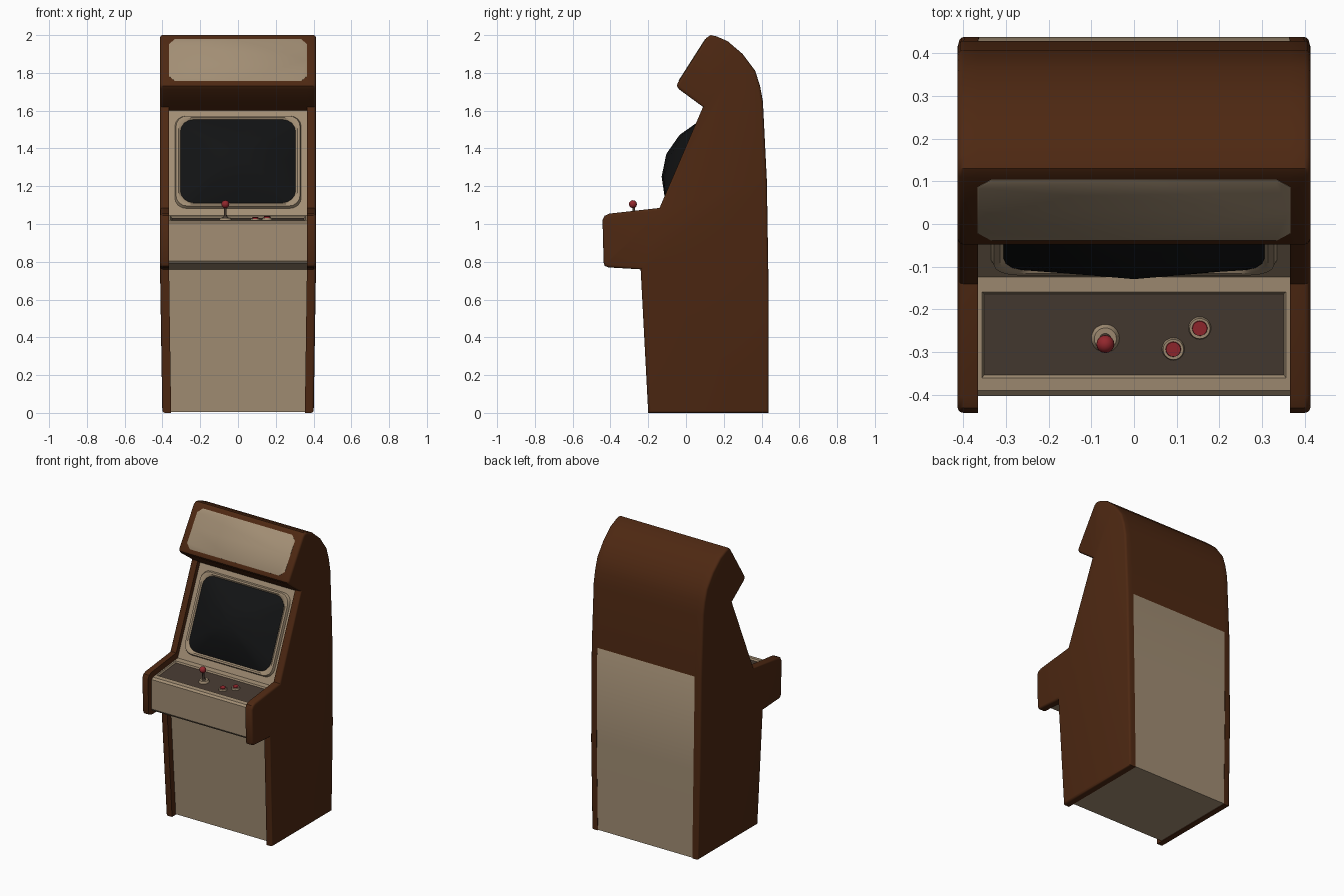
import bpy, bmesh, math
from mathutils import Vector

if "Cube" in bpy.data.objects:
    bpy.data.objects.remove(bpy.data.objects["Cube"])


def mat(name, rgb):
    m = bpy.data.materials.new(name)
    m.diffuse_color = (*rgb, 1)
    m.use_nodes = True
    m.node_tree.nodes["Principled BSDF"].inputs["Base Color"].default_value = m.diffuse_color
    return m


BROWN = mat("brown_wood", (0.075, 0.021, 0.006))
BEIGE = mat("beige_panel", (0.36, 0.27, 0.175))
DARK = mat("dark_control_plate", (0.062, 0.043, 0.031))
BLACK = mat("black_glass", (0.006, 0.0065, 0.007))
RED = mat("red_plastic", (0.29, 0.02, 0.026))


def finish(bm, name, mats, angle=35, recalc=True):
    if recalc:
        bmesh.ops.recalc_face_normals(bm, faces=bm.faces)
    me = bpy.data.meshes.new(name)
    bm.to_mesh(me)
    bm.free()
    ob = bpy.data.objects.new(name, me)
    bpy.context.collection.objects.link(ob)
    for m in mats:
        me.materials.append(m)
    bpy.ops.object.select_all(action='DESELECT')
    ob.select_set(True)
    bpy.context.view_layer.objects.active = ob
    bpy.ops.object.shade_smooth_by_angle(angle=math.radians(angle))
    return ob


def prism(profile, x0, x1):
    """Extrude a (y, z) profile from x0 to x1."""
    bm = bmesh.new()
    f = bm.faces.new([bm.verts.new((x0, y, z)) for y, z in profile])
    r = bmesh.ops.extrude_face_region(bm, geom=[f])
    for v in r["geom"]:
        if isinstance(v, bmesh.types.BMVert):
            v.co.x = x1
    bmesh.ops.recalc_face_normals(bm, faces=bm.faces)
    return bm


def taper(bm):
    """The cabinet narrows slightly towards the floor."""
    for v in bm.verts:
        v.co.x *= 0.97 + 0.03 * min(v.co.z / 0.77, 1)


# Profiles: the hood is shared by side panels and middle
hood = [(0.407, 1.65), (0.392, 1.73), (0.367, 1.81), (0.30, 1.90), (0.22, 1.968),
        (0.16, 1.994), (0.13, 2.0), (0.108, 1.985), (-0.045, 1.745), (-0.048, 1.73),
        (-0.038, 1.714), (0.09, 1.62)]
lower = [(-0.14, 1.085), (-0.405, 1.055), (-0.43, 1.044), (-0.442, 1.02),
         (-0.436, 0.795), (-0.43, 0.778), (-0.41, 0.77), (-0.24, 0.76)]
side = [(-0.20, 0), (0.438, 0), (0.438, 0.6), (0.428, 1.23)] + hood + lower

# Side panels, rounded on the outer edges
bm = prism(side, 0.365, 0.413)
rim = [e for e in bm.edges if all(v.co.x > 0.4 for v in e.verts)]
bmesh.ops.bevel(bm, geom=rim, offset=0.014, segments=3, profile=0.5, affect='EDGES')
taper(bm)
ob = finish(bm, "side_panel", [BROWN])
ob.modifiers.new("mirror", 'MIRROR')

# Hood between the sides
bm = prism([(0.428, 1.23)] + hood + [(0.14, 1.583), (0.2, 1.4)], -0.366, 0.366)
finish(bm, "hood", [BROWN])

# Beige body: lower front, control box, screen panel, back door
body = [(-0.16, 0.004), (0.437, 0.004), (0.437, 0.6), (0.428, 1.23), (0.2, 1.62),
        (0.132, 1.64), (-0.124, 1.045), (-0.39, 1.017), (-0.402, 1.005),
        (-0.402, 0.805), (-0.39, 0.79), (-0.20, 0.76)]
bm = prism(body, -0.366, 0.366)
taper(bm)
# Sunken control plate
deck = max((f for f in bm.faces if f.calc_center_median().y < -0.2), key=lambda f: f.normal.z)
bmesh.ops.inset_region(bm, faces=[deck], thickness=0.014)
for v in deck.verts:
    front = v.co.y < -0.25
    v.co.y += 0.02 if front else -0.025
    v.co.z += 0.0021 if front else -0.0026
bmesh.ops.inset_region(bm, faces=[deck], thickness=0.008, depth=-0.01)
deck.material_index = 1
finish(bm, "cabinet_body", [BEIGE, DARK])


def rounded(w, h, r, seg):
    """Counterclockwise rounded rectangle with points on both axes."""
    pts = []
    for k in range(4):
        sx, sy = [(1, 1), (-1, 1), (-1, -1), (1, -1)][k]
        pts.append([(w, 0), (0, h), (-w, 0), (0, -h)][k])
        for i in range(seg + 1):
            a = math.pi / 2 * (k + i / seg)
            pts.append((sx * (w - r) + r * math.cos(a), sy * (h - r) + r * math.sin(a)))
    return pts


def on_plane(start, end, mid):
    """Return a map (x, v, depth) -> 3D on a slanted front plane."""
    u = Vector((0, end[0] - start[0], end[1] - start[1])).normalized()
    n = Vector((0, -u.z, u.y))
    o = Vector((0, *start)) + u * mid
    return lambda x, v, d: o + u * v + n * d + Vector((x, 0, 0))


def loft(loops, place, tip=None, cap=False):
    """Bridge loops of (x, v, depth) from outside to inside."""
    bm = bmesh.new()
    rings = [[bm.verts.new(place(*p)) for p in loop] for loop in loops]
    n = len(rings[0])
    for a, b in zip(rings, rings[1:]):
        for i in range(n):
            j = (i + 1) % n
            bm.faces.new((a[i], a[j], b[j], b[i]))
    if cap:
        bm.faces.new(rings[-1])
    if tip:
        t = bm.verts.new(place(*tip))
        for i in range(n):
            bm.faces.new((rings[-1][i], rings[-1][(i + 1) % n], t))
    return bm


# Screen bezel and bulging glass
scr = on_plane((-0.14, 1.085), (0.09, 1.62), 0.277)
steps = [(0.335, 0.267, 0.06, -0.032), (0.328, 0.26, 0.06, -0.014),
         (0.314, 0.249, 0.065, -0.014), (0.302, 0.237, 0.07, -0.026)]
bezel = [[(x, v, d) for x, v in rounded(w, h, r, 4)] for w, h, r, d in steps]
finish(loft(bezel, scr), "screen_bezel", [BEIGE], recalc=False)

A, B = 0.305, 0.24


def bulge(x, v):
    return -0.018 + 0.098 * (1 - (x / A) ** 2) * (1 - (v / B) ** 2)


glass = [[(x * s, v * s, bulge(x * s, v * s)) for x, v in rounded(A, B, 0.07, 4)]
         for s in (1, 0.5)]
finish(loft(glass, scr, tip=(0, 0, bulge(0, 0))), "screen_glass", [BLACK], 60, recalc=False)

# Marquee plate with cut corners
mq = on_plane((-0.045, 1.745), (0.108, 1.985), 0.145)
plate = [[(x, v, d) for x, v in rounded(w, h, 0.032, 1)]
         for w, h, d in ((0.366, 0.132, -0.004), (0.366, 0.132, 0.001), (0.363, 0.129, 0.003))]
finish(loft(plate, mq, cap=True), "marquee_plate", [BEIGE], recalc=False)


# Controls standing on the sloped plate
def knob(name, x, y, r1, r2, low, high, m):
    z = 1.007 + 0.105 * (y + 0.39)
    bpy.ops.mesh.primitive_cone_add(vertices=20, radius1=r1, radius2=r2, depth=high - low,
                                    location=(x, y, z + (low + high) / 2),
                                    rotation=(0.105, 0, 0))
    ob = bpy.context.object
    ob.name = name
    ob.data.materials.append(m)
    bpy.ops.object.shade_smooth_by_angle(angle=math.radians(35))


for i, (x, y) in enumerate([(0.092, -0.293), (0.154, -0.244)]):
    knob(f"button_ring_{i}", x, y, 0.027, 0.024, -0.002, 0.012, BEIGE)
    knob(f"button_cap_{i}", x, y, 0.019, 0.017, 0.005, 0.018, RED)
knob("joystick_base", -0.067, -0.268, 0.034, 0.026, -0.002, 0.014, BEIGE)
knob("joystick_collar", -0.067, -0.27, 0.016, 0.008, 0.01, 0.024, DARK)
knob("joystick_shaft", -0.067, -0.275, 0.008, 0.006, 0.01, 0.08, DARK)
bpy.ops.mesh.primitive_uv_sphere_add(segments=16, ring_count=10, radius=0.021,
                                     location=(-0.067, -0.281, 1.105))
ball = bpy.context.object
ball.name = "joystick_ball"
ball.data.materials.append(RED)
bpy.ops.object.shade_smooth()
